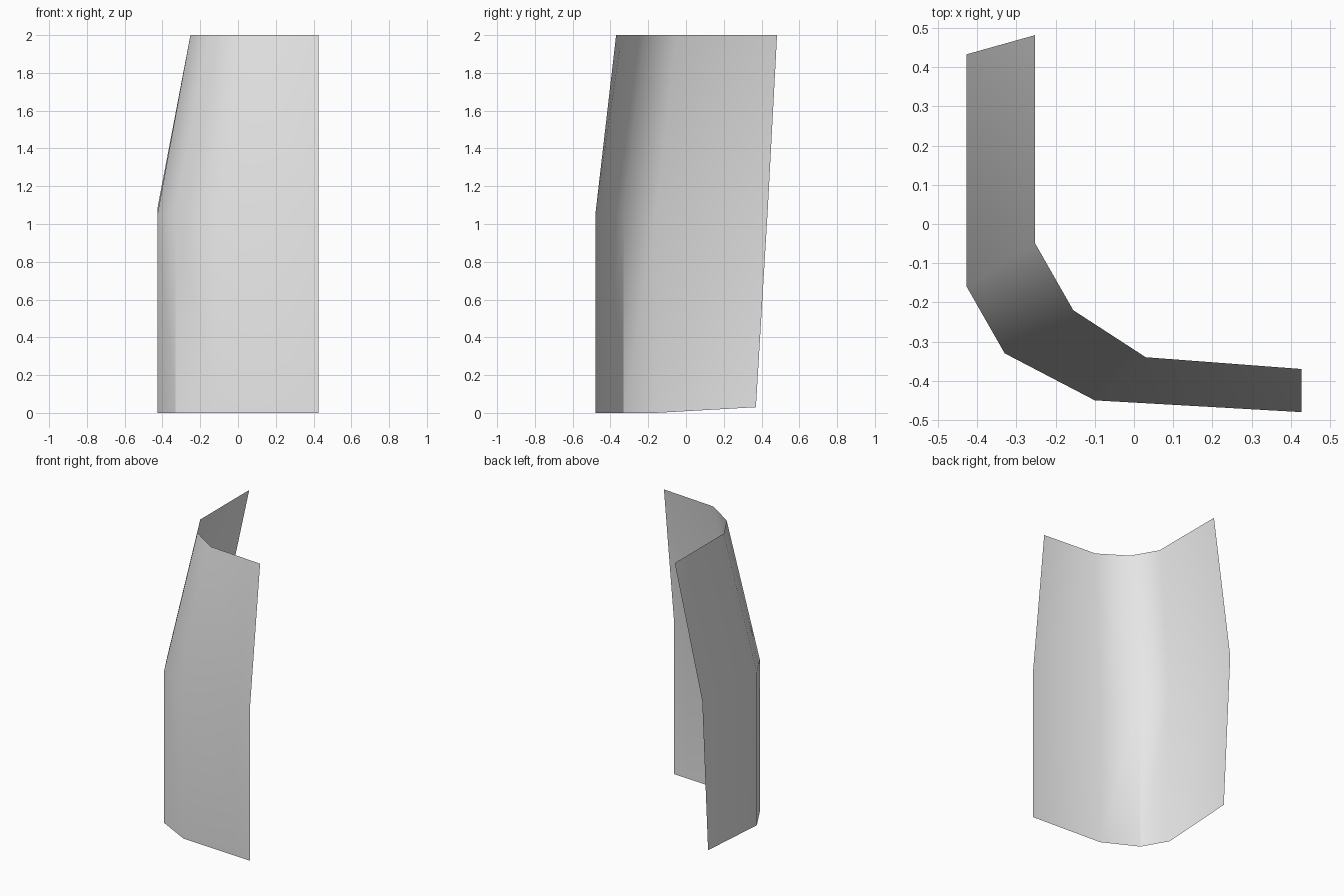
import bpy
import math

if "Cube" in bpy.data.objects:
    bpy.data.objects.remove(bpy.data.objects["Cube"], do_unlink=True)

# Plain light grey material
grey = bpy.data.materials.new("light_grey")
grey.use_nodes = True
colour = (0.8, 0.8, 0.8, 1.0)
grey.diffuse_color = colour
grey.node_tree.nodes["Principled BSDF"].inputs["Base Color"].default_value = colour

# Cross-sections of the sheet, running from the front edge round to the rear edge
bend = [(0.427, -0.48), (-0.10, -0.45), (-0.33, -0.33), (-0.427, -0.16)]
rim = [(0.427, -0.37), (0.03, -0.34), (-0.155, -0.22), (-0.252, -0.05)]
sections = [
    [(x, y, 0.0) for x, y in bend] + [(-0.427, 0.37, 0.03)],
    [(x, y, 1.05) for x, y in bend] + [(-0.427, 0.433, 1.08)],
    [(x, y, 2.0) for x, y in rim] + [(-0.252, 0.482, 2.0)],
]

# Bridge neighbouring sections with outward-facing quads
n = len(sections[0])
verts = [p for section in sections for p in section]
faces = []
for r in range(len(sections) - 1):
    for c in range(n - 1):
        a, b = r * n + c, (r + 1) * n + c
        faces.append((a, b, b + 1, a + 1))

mesh = bpy.data.meshes.new("curved_panel")
mesh.from_pydata(verts, [], faces)
mesh.materials.append(grey)
panel = bpy.data.objects.new("curved_panel", mesh)
bpy.context.collection.objects.link(panel)

# Smooth the gentle bends and keep the sharp corner creases
bpy.ops.object.select_all(action='DESELECT')
panel.select_set(True)
bpy.context.view_layer.objects.active = panel
bpy.ops.object.shade_smooth_by_angle(angle=math.radians(30))
